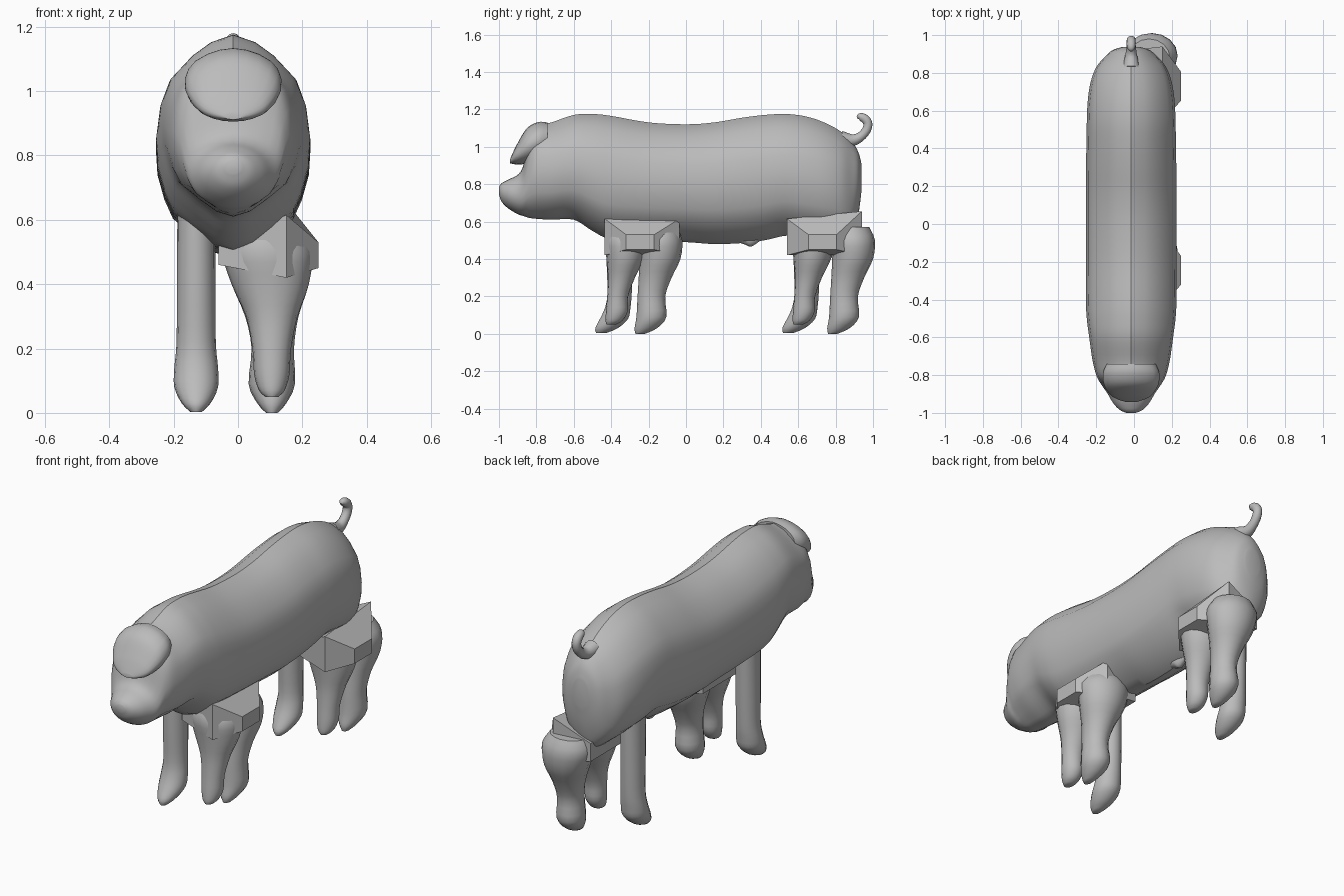
import bpy, bmesh, math
from mathutils import Vector

if "Cube" in bpy.data.objects:
    bpy.data.objects.remove(bpy.data.objects["Cube"], do_unlink=True)

SKIN = (0.5, 0.5, 0.5, 1)
skin = bpy.data.materials.new("grey skin")
skin.use_nodes = True
skin.diffuse_color = SKIN
skin.node_tree.nodes["Principled BSDF"].inputs["Base Color"].default_value = SKIN
CX = -0.015


def smooth_rows(rows, steps=4):
    """Catmull-Rom interpolation through rows of numbers."""
    out = []
    for i in range(len(rows) - 1):
        quad = [Vector(rows[min(max(i + k, 0), len(rows) - 1)]) for k in (-1, 0, 1, 2)]
        a, b, c, d = quad
        for s in range(steps):
            t = s / steps
            out.append(b + (c - a) * (t / 2) + (2 * a - 5 * b + 4 * c - d) * (t * t / 2)
                       + (3 * b - a - 3 * c + d) * (t ** 3 / 2))
    return out + [Vector(rows[-1])]


def loft(name, rings, angle=35):
    """Skin a list of point rings and cap both ends."""
    bm = bmesh.new()
    loops = [[bm.verts.new(p) for p in ring] for ring in rings]
    n = len(loops[0])
    for a, b in zip(loops, loops[1:]):
        for i in range(n):
            j = (i + 1) % n
            bm.faces.new((a[i], a[j], b[j], b[i]))
    bm.faces.new(loops[0])
    bm.faces.new(loops[-1])
    bmesh.ops.recalc_face_normals(bm, faces=bm.faces)
    mesh = bpy.data.meshes.new(name)
    bm.to_mesh(mesh)
    bm.free()
    mesh.materials.append(skin)
    obj = bpy.data.objects.new(name, mesh)
    bpy.context.collection.objects.link(obj)
    bpy.ops.object.select_all(action="DESELECT")
    obj.select_set(True)
    bpy.context.view_layer.objects.active = obj
    bpy.ops.object.shade_smooth_by_angle(angle=math.radians(angle))
    return obj


# Cross-section of the trunk: height fraction, width fraction
SECTION = [(0, 0), (.03, .25), (.1, .5), (.19, .78), (.28, .89), (.4, .98), (.52, 1),
           (.66, .95), (.77, .84), (.89, .55), (.96, .3), (1, 0)]


def trunk_ring(y, top, bottom, half, roundness):
    right = []
    for i, (t, w) in enumerate(SECTION):
        a = math.pi * i / (len(SECTION) - 1)
        t += ((1 - math.cos(a)) / 2 - t) * roundness
        w += (math.sin(a) - w) * roundness
        right.append((half * w, bottom + (top - bottom) * t))
    pts = right + [(-x, z) for x, z in right[-2:0:-1]]
    return [(CX + x, y, z) for x, z in pts]


# Trunk with head and snout: y, top, bottom, half width, roundness
trunk = [
    (-1, .785, .745, .025, 1), (-.985, .805, .705, .06, 1), (-.95, .825, .67, .095, 1),
    (-.9, .85, .64, .125, .8), (-.87, .9, .63, .145, .6), (-.84, 1.04, .62, .165, .3),
    (-.8, 1.11, .615, .185, .1), (-.72, 1.13, .61, .205, 0), (-.6, 1.17, .61, .222, 0),
    (-.5, 1.175, .55, .235, 0), (-.4, 1.165, .505, .24, 0), (-.2, 1.13, .495, .24, 0),
    (0, 1.12, .49, .24, 0), (.15, 1.13, .48, .24, 0), (.3, 1.155, .485, .239, 0),
    (.42, 1.17, .5, .237, 0), (.54, 1.175, .525, .235, 0), (.65, 1.16, .51, .23, 0),
    (.75, 1.125, .5, .215, 0), (.83, 1.08, .5, .185, 0), (.885, 1.03, .52, .14, .2),
    (.92, .975, .63, .1, .6), (.938, .91, .76, .045, 1)]
loft("body", [trunk_ring(*r) for r in smooth_rows(trunk)])

# Brow flap hanging over the snout
brow = [(-.74, 1.13, .95, .13, .6), (-.79, 1.132, .93, .15, .6), (-.85, 1.1, .91, .145, .7),
        (-.9, 1.02, .905, .115, .8), (-.925, .97, .908, .08, 1), (-.942, .93, .912, .03, 1)]
loft("brow", [trunk_ring(*r) for r in smooth_rows(brow)])

# Small bump under the belly
bump = [(.28, .56, .49, .03, 1), (.32, .56, .475, .035, 1), (.35, .56, .467, .03, 1),
        (.4, .56, .5, .02, 1)]
loft("belly_bump", [trunk_ring(*r) for r in smooth_rows(bump)])


def leg(name, rows, shift):
    """Rows: z, centre x, centre y, radius x, radius y."""
    rings = []
    for z, x, y, rx, ry in smooth_rows(rows, 3):
        rings.append([(x + rx * math.cos(a), y + shift + ry * math.sin(a), z)
                      for a in (math.tau * i / 16 for i in range(16))])
    loft(name, rings, 50)


single = [(.003, -.13, -.455, .018, .025), (.03, -.13, -.425, .045, .06),
          (.08, -.13, -.385, .068, .075), (.14, -.13, -.365, .068, .068),
          (.22, -.13, -.355, .061, .065), (.4, -.13, -.355, .06, .07),
          (.68, -.13, -.355, .058, .075)]
fore = [(.05, .105, -.4, .02, .025), (.07, .105, -.385, .04, .045),
        (.12, .105, -.37, .055, .058), (.2, .105, -.365, .06, .056),
        (.3, .105, -.345, .08, .072), (.4, .1, -.325, .12, .1), (.5, .09, -.32, .14, .115),
        (.57, .08, -.31, .11, .1)]
hind = [(0, .105, -.245, .018, .025), (.03, .105, -.215, .045, .06),
        (.09, .105, -.185, .072, .08), (.2, .108, -.185, .066, .074),
        (.3, .105, -.165, .083, .088), (.4, .1, -.14, .12, .11), (.5, .09, -.14, .14, .12),
        (.57, .08, -.15, .11, .1)]


def shoulder(name, shift, lift):
    """Faceted block joining a pair of legs: x, y range, z range."""
    rings = []
    for x, y0, y1, z0, z1 in [(-.06, -.4, -.06, .46, .52), (.15, -.435, -.035, .42, .615),
                              (.25, -.32, -.17, .45, .53)]:
        up = lift if x < .2 else 0
        rings.append([(x, y0 + shift, z0), (x, y1 + shift, z0),
                      (x, y1 + shift, z1 + up), (x, y0 + shift, z1)])
    loft(name, rings, 10)


for end, s in (("front", 0), ("back", 1)):
    leg(end + "_right_leg", single, s)
    leg(end + "_left_fore_leg", fore, s)
    leg(end + "_left_hind_leg", hind, s * 1.03)
    shoulder(end + "_left_shoulder", s * .975, s * .04)

# Curled tail: y, z, radius
tail = smooth_rows([(.83, 1.04, .045), (.89, 1.035, .032), (.935, 1.055, .025),
                    (.965, 1.09, .024), (.972, 1.125, .024), (.955, 1.15, .024),
                    (.93, 1.16, .02), (.915, 1.155, .006)])
rings = []
for i, (y, z, r) in enumerate(tail):
    a, b = tail[max(i - 1, 0)], tail[min(i + 1, len(tail) - 1)]
    side = Vector((0, a.y - b.y, b.x - a.x)).normalized()
    rings.append([Vector((CX, y, z)) + side * (r * math.sin(t)) + Vector((r * math.cos(t), 0, 0))
                  for t in (math.tau * k / 12 for k in range(12))])
loft("tail", rings)
